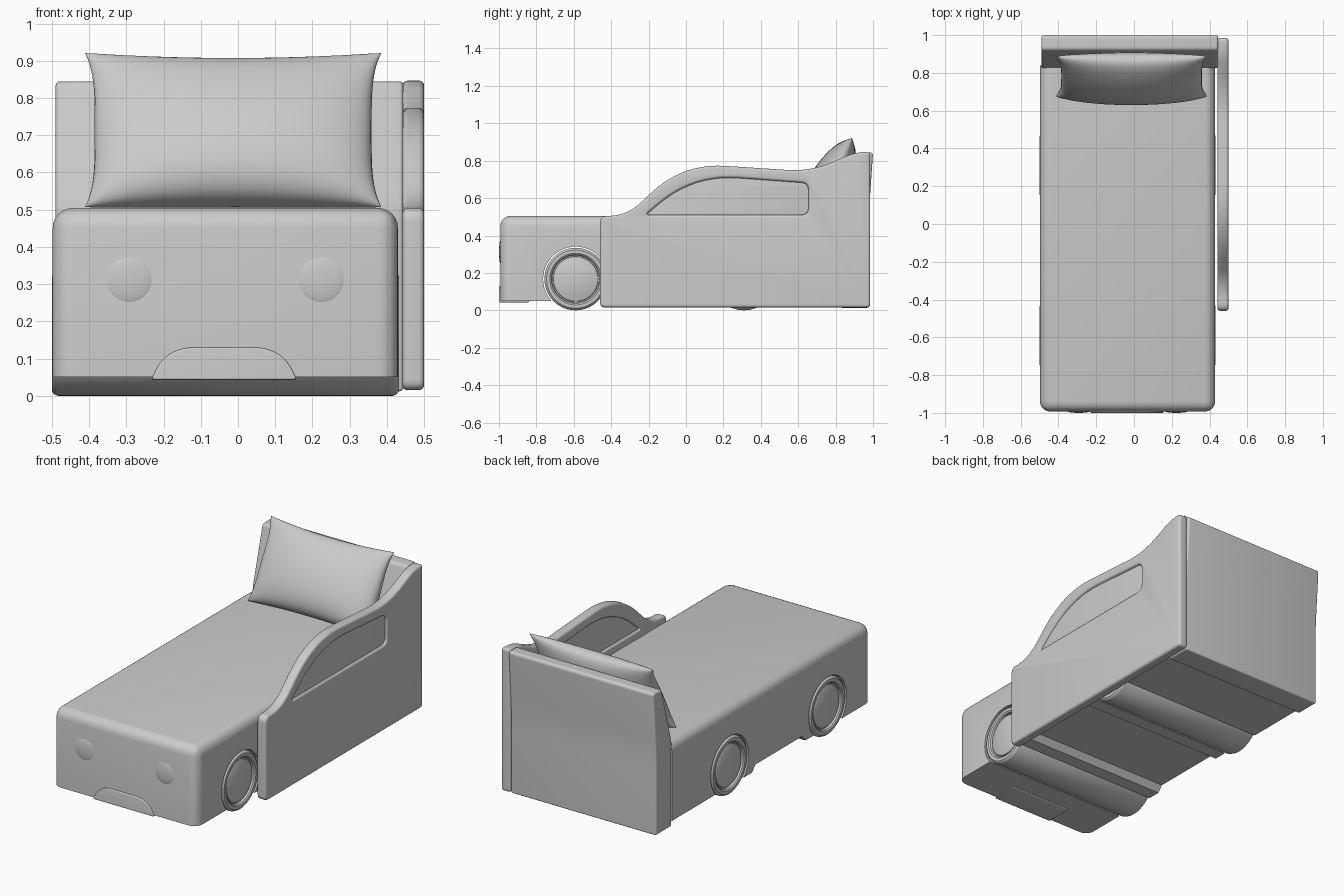
import bpy, bmesh, math
from mathutils import Vector, Matrix

if "Cube" in bpy.data.objects:
    bpy.data.objects.remove(bpy.data.objects["Cube"])

CX = -0.034           # centre of the mattress body across x
AXLES = (-0.59, 0.31)
WHEEL_R = 0.167


def finish(ob, angle=35):
    bpy.ops.object.select_all(action='DESELECT')
    ob.select_set(True)
    bpy.context.view_layer.objects.active = ob
    bpy.ops.object.shade_smooth_by_angle(angle=math.radians(angle))
    return ob


def from_bmesh(name, bm, angle=35):
    bmesh.ops.recalc_face_normals(bm, faces=bm.faces[:])
    me = bpy.data.meshes.new(name)
    bm.to_mesh(me)
    bm.free()
    ob = bpy.data.objects.new(name, me)
    bpy.context.collection.objects.link(ob)
    return finish(ob, angle)


def rounded(corners, steps=10):
    """Corners are (a, b, trim); each is replaced by a smooth arc."""
    out = []
    for i, (a, b, t) in enumerate(corners):
        p = Vector((a, b))
        prev = Vector(corners[i - 1][:2])
        nxt = Vector(corners[(i + 1) % len(corners)][:2])
        s = p + (prev - p).normalized() * t
        e = p + (nxt - p).normalized() * t
        for k in range(steps + 1):
            f = k / steps
            out.append(s * (1 - f) ** 2 + p * 2 * f * (1 - f) + e * f * f)
    return out


def slab(name, outlines, lo, hi, bevel, axis='X'):
    """Filled outline with rounded rims, extruded from lo to hi along an axis."""
    cu = bpy.data.curves.new(name, 'CURVE')
    cu.dimensions = '2D'
    cu.fill_mode = 'BOTH'
    for corners in outlines:
        pts = rounded(corners)
        sp = cu.splines.new('POLY')
        sp.points.add(len(pts) - 1)
        for q, p in zip(sp.points, pts):
            q.co = (p.x, p.y, 0, 1)
        sp.use_cyclic_u = True
    cu.extrude = (hi - lo) / 2 - bevel
    cu.bevel_depth = bevel
    cu.bevel_resolution = 3
    cu.offset = -bevel
    ob = bpy.data.objects.new(name, cu)
    bpy.context.collection.objects.link(ob)
    mid = (lo + hi) / 2
    if axis == 'X':
        ob.rotation_euler = (math.pi / 2, 0, math.pi / 2)
        ob.location.x = mid
    else:
        ob.rotation_euler = (math.pi / 2, 0, 0)
        ob.location.y = mid
    bpy.ops.object.select_all(action='DESELECT')
    ob.select_set(True)
    bpy.context.view_layer.objects.active = ob
    bpy.ops.object.convert(target='MESH')
    ob = bpy.context.view_layer.objects.active
    bm = bmesh.new()
    bm.from_mesh(ob.data)
    bmesh.ops.remove_doubles(bm, verts=bm.verts[:], dist=1e-5)
    bmesh.ops.recalc_face_normals(bm, faces=bm.faces[:])
    bm.to_mesh(ob.data)
    bm.free()
    return finish(ob)


# Mattress body: side profile with wheel arches, extruded across x
FRONT, BACK, TOP, BOT, MID = -0.993, 0.84, 0.505, 0.05, 0.085
ARCH_R = 0.174
half = math.sqrt(ARCH_R ** 2 - (WHEEL_R - BOT) ** 2)
profile = [(FRONT, TOP), (FRONT, BOT)]
for i, ay in enumerate(AXLES):
    if i:
        profile += [(ay - 0.235, MID), (ay - 0.205, BOT)]
    a0 = math.atan2(BOT - WHEEL_R, -half) % (2 * math.pi)
    a1 = math.atan2(BOT - WHEEL_R, half)
    for k in range(33):
        a = a0 + (a1 - a0) * k / 32
        profile.append((ay + ARCH_R * math.cos(a), WHEEL_R + ARCH_R * math.sin(a)))
    if not i:
        profile += [(ay + 0.205, BOT), (ay + 0.235, MID)]
profile += [(BACK, BOT), (BACK, TOP)]
bm = bmesh.new()
sides = [[bm.verts.new((x, y, z)) for y, z in profile] for x in (CX - 0.464, CX + 0.464)]
n = len(profile)
for s in sides:
    bm.faces.new(s)
for i in range(n):
    j = (i + 1) % n
    bm.faces.new((sides[0][i], sides[0][j], sides[1][j], sides[1][i]))
soft = []
for e in bm.edges:
    p, q = (v.co for v in e.verts)
    top = p.z > TOP - 1e-4 and q.z > TOP - 1e-4
    front = p.y < FRONT + 1e-4 and q.y < FRONT + 1e-4
    if (top and not (p.y > 0 and q.y > 0)) or (front and abs(p.x - q.x) < 1e-4):
        soft.append(e)
bmesh.ops.bevel(bm, geom=soft, offset=0.055, segments=6, profile=0.5, affect='EDGES')
from_bmesh("mattress_body", bm)

# Wheels: full-width rollers with a grooved hub at both ends
end = [(0.457, 0), (0.459, 0.112), (0.455, 0.119), (0.448, 0.121), (0.448, 0.127),
       (0.46, 0.13), (0.466, 0.138), (0.466, 0.155), (0.46, 0.163), (0.45, WHEEL_R)]
section = end + [(-x, r) for x, r in reversed(end)]
for label, ay in zip(("front", "rear"), AXLES):
    bm = bmesh.new()
    vs = [bm.verts.new((CX + x, ay, WHEEL_R + r)) for x, r in section]
    es = [bm.edges.new(pair) for pair in zip(vs, vs[1:])]
    bmesh.ops.spin(bm, geom=vs + es, cent=(CX, ay, WHEEL_R), axis=(1, 0, 0),
                   angle=2 * math.pi, steps=64, use_duplicate=False)
    bmesh.ops.remove_doubles(bm, verts=bm.verts[:], dist=1e-5)
    from_bmesh(label + "_wheels", bm)

# Headboard, upper part leaning back
slab("headboard", [[(0.83, 0.012, 0.01), (0.975, 0.012, 0.01), (0.975, 0.48, 0.1),
                    (1.0, 0.845, 0.02), (0.92, 0.845, 0.02), (0.825, 0.5, 0.03)]],
     -0.49, 0.445, 0.012)

# Side panel with a window opening, plus thin pane
window = [(-0.215, 0.51, 0.02), (0.655, 0.51, 0.04), (0.655, 0.68, 0.04),
          (0.04, 0.725, 0.24)]
outline = [(-0.46, 0.015, 0.03), (0.985, 0.015, 0.02), (0.985, 0.848, 0.02),
           (0.9, 0.843, 0.05), (0.67, 0.742, 0.13), (-0.017, 0.787, 0.23),
           (-0.317, 0.505, 0.1), (-0.46, 0.505, 0.04)]
slab("side_panel", [outline, window], 0.442, 0.5, 0.014)
slab("window_pane", [window], 0.453, 0.489, 0.002)

# Bumper mouth
slab("bumper", [[(-0.232, 0.043, 0.005), (0.157, 0.043, 0.005),
                 (0.125, 0.13, 0.085), (-0.2, 0.13, 0.085)]], -1.0, -0.84, 0.005, 'Y')

# Headlights
for label, side in (("left", -1), ("right", 1)):
    bm = bmesh.new()
    bmesh.ops.create_uvsphere(bm, u_segments=40, v_segments=20, radius=1,
                              matrix=Matrix.Translation((CX + side * 0.258, -0.988, 0.312))
                              @ Matrix.Diagonal((0.066, 0.012, 0.066, 1)))
    from_bmesh(label + "_headlight", bm)

# Pillow: two bulging sheets joined at a pinched seam, leaning on the headboard
N = 32
bm = bmesh.new()
lean = Matrix.Translation((-0.013, 0.782, 0.714)) @ Matrix.Rotation(-math.radians(27), 4, 'X')
for face in (-1, 1):
    rows = []
    for i in range(N + 1):
        u = math.sin(math.pi / 2 * (2 * i / N - 1))
        row = []
        for j in range(N + 1):
            v = math.sin(math.pi / 2 * (2 * j / N - 1))
            x = 0.398 * u * (1 - 0.065 * (1 - v ** 4))
            z = 0.232 * v * (1 - (0.09 if v > 0 else 0.05) * (1 - u * u))
            thick = (0.105 - 0.025 * v) * max(0.0, (1 - u * u) * (1 - v * v)) ** 0.43
            row.append(bm.verts.new(lean @ Vector((x, face * thick, z))))
        rows.append(row)
    for i in range(N):
        for j in range(N):
            bm.faces.new((rows[i][j], rows[i + 1][j], rows[i + 1][j + 1], rows[i][j + 1]))
bmesh.ops.remove_doubles(bm, verts=bm.verts[:], dist=1e-5)
from_bmesh("pillow", bm, 60)
